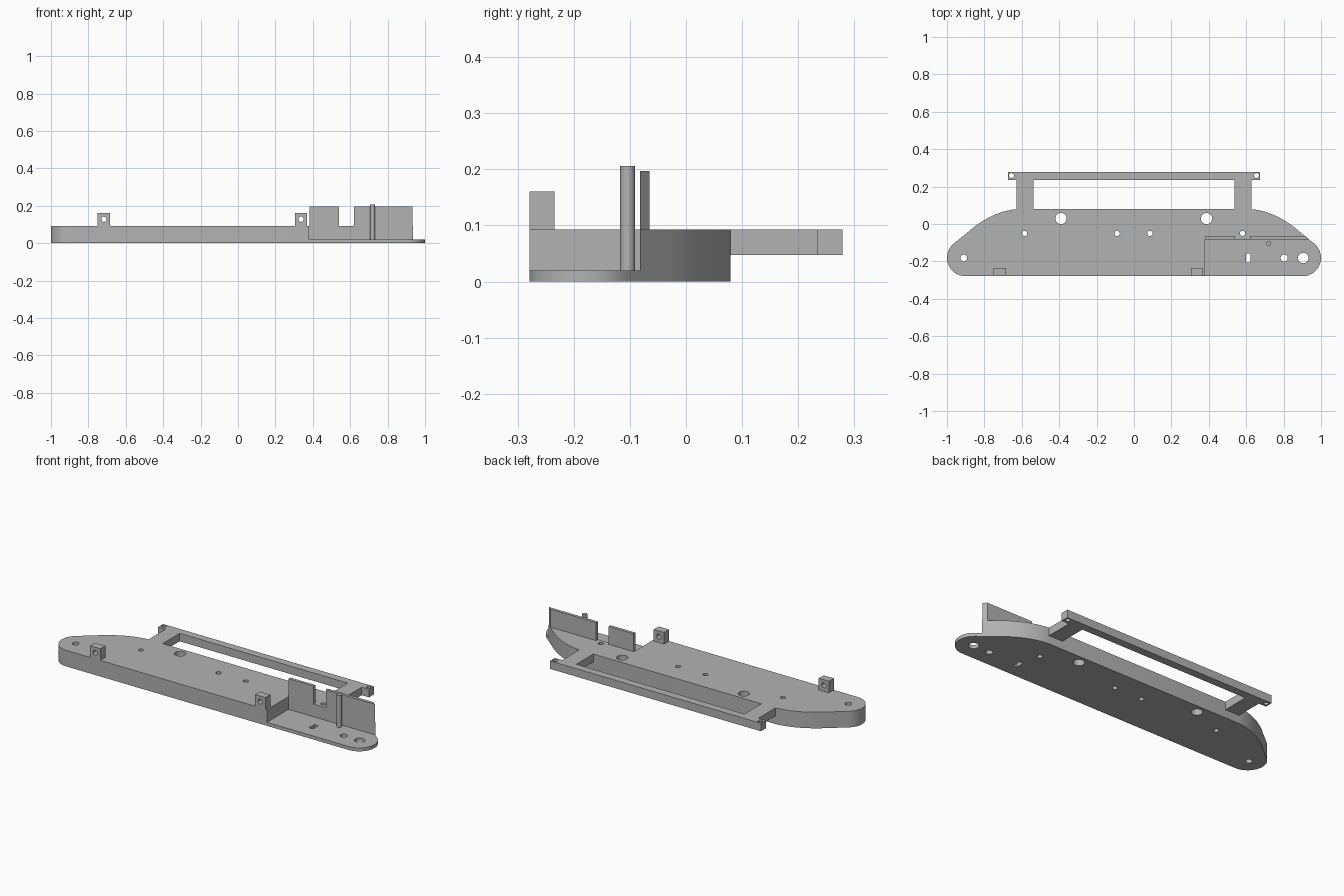
import bpy, bmesh, math
from mathutils import Vector, Matrix

cube = bpy.data.objects.get("Cube")
if cube:
    bpy.data.objects.remove(cube, do_unlink=True)

grey = bpy.data.materials.new("plain grey")
grey.use_nodes = True
grey.diffuse_color = (0.45, 0.45, 0.45, 1)
grey.node_tree.nodes["Principled BSDF"].inputs["Base Color"].default_value = (0.45, 0.45, 0.45, 1)


def add_prism(bm, points, z0, z1):
    low = [bm.verts.new((x, y, z0)) for x, y in points]
    high = [bm.verts.new((x, y, z1)) for x, y in points]
    bm.faces.new(low[::-1])
    bm.faces.new(high)
    n = len(points)
    for i in range(n):
        j = (i + 1) % n
        bm.faces.new((low[i], low[j], high[j], high[i]))


def rect(x0, x1, y0, y1):
    return [(x0, y0), (x1, y0), (x1, y1), (x0, y1)]


def circle(x, y, r, n=24):
    return [(x + r * math.cos(math.tau * i / n), y + r * math.sin(math.tau * i / n)) for i in range(n)]


def make(name, prisms, matrix=None):
    """Build one object from (outline, bottom, top) prisms."""
    bm = bmesh.new()
    for points, z0, z1 in prisms:
        add_prism(bm, points, z0, z1)
    if matrix:
        bm.transform(matrix)
    bmesh.ops.recalc_face_normals(bm, faces=bm.faces)
    mesh = bpy.data.meshes.new(name)
    bm.to_mesh(mesh)
    bm.free()
    mesh.materials.append(grey)
    obj = bpy.data.objects.new(name, mesh)
    bpy.context.collection.objects.link(obj)
    return obj


def cut(obj, cutter):
    """Subtract the cutter, bake the result and drop the cutter."""
    mod = obj.modifiers.new("cut", "BOOLEAN")
    mod.operation, mod.solver, mod.object = "DIFFERENCE", "EXACT", cutter
    deps = bpy.context.evaluated_depsgraph_get()
    mesh = bpy.data.meshes.new_from_object(obj.evaluated_get(deps))
    obj.modifiers.clear()
    obj.data = mesh
    bpy.data.objects.remove(cutter, do_unlink=True)


TOP, FLOOR, FRONT, BACK = 0.093, 0.02, -0.279, 0.079

# Hull outline: round nose, straight flank, curved shoulder, mirrored
side = []
for i in range(15):
    a = math.radians(-90 + 141 * i / 14)
    side.append((0.902 + 0.098 * math.cos(a), -0.181 + 0.098 * math.sin(a)))
p0, p1, p2 = Vector((0.89, -0.045)), Vector((0.765, 0.066)), Vector((0.63, BACK))
for i in range(13):
    t = i / 12
    side.append(tuple(p0 * (1 - t) ** 2 + p1 * 2 * t * (1 - t) + p2 * t * t))
outline = side + [(-x, y) for x, y in reversed(side)]
body = make("base_plate", [(outline, 0, TOP)])

# Recessed corner, then the through holes
cut(body, make("recess_cutter", [(rect(0.38, 1.2, -0.5, -0.082), FLOOR, 0.3)]))
holes = [(-0.91, -0.182, 0.018), (-0.39, 0.029, 0.03), (0.388, 0.029, 0.03),
         (0.803, -0.182, 0.019), (0.905, -0.182, 0.028)]
holes += [(x, -0.05, 0.014) for x in (-0.585, -0.09, 0.085, 0.58)]
cutters = [(circle(*h), -0.1, 0.3) for h in holes]
cutters.append((rect(0.599, 0.624, -0.207, -0.158), -0.1, 0.3))
cut(body, make("hole_cutter", cutters))

# Rear frame: two arms and a bar with drilled ears
half = [(0.537, BACK - 0.004), (0.627, BACK - 0.004), (0.627, 0.234), (0.674, 0.234), (0.674, 0.279)]
inner = [(-0.537, 0.234), (0.537, 0.234)]
frame_points = half + [(-x, y) for x, y in reversed(half)] + inner
frame = make("rear_frame", [(frame_points, 0.047, TOP)])
cut(frame, make("ear_cutter", [(circle(s * 0.655, 0.259, 0.013), -0.1, 0.3) for s in (-1, 1)]))

# Upright wall plates behind the recess
wall_a = make("wall_inner", [(rect(0.381, 0.54, -0.082, -0.065), TOP - 0.002, 0.197)])
wall_b = make("wall_outer", [([(0.62, -0.082), (0.932, -0.082), (0.912, -0.065), (0.62, -0.065)],
                              TOP - 0.002, 0.197)])

# Slim post in the recess
post = make("post", [(circle(0.72, -0.104, 0.0135, 12), FLOOR - 0.002, 0.206)])

# Front lugs, each drilled front to back
lugs = []
turn = Matrix.Rotation(math.radians(90), 4, "X")
for name, x in (("front_lug_right", -0.717), ("front_lug_left", 0.337)):
    lug = make(name, [(rect(x - 0.033, x + 0.033, FRONT, -0.234), TOP - 0.002, 0.16)])
    cut(lug, make("lug_cutter", [(circle(x, 0.128, 0.014), 0.1, 0.4)], turn))
    lugs.append(lug)

# Smooth the round surfaces, keep the edges crisp
bpy.ops.object.select_all(action="DESELECT")
for obj in [body, frame, wall_a, wall_b, post] + lugs:
    obj.select_set(True)
bpy.context.view_layer.objects.active = body
bpy.ops.object.shade_smooth_by_angle(angle=math.radians(35))
